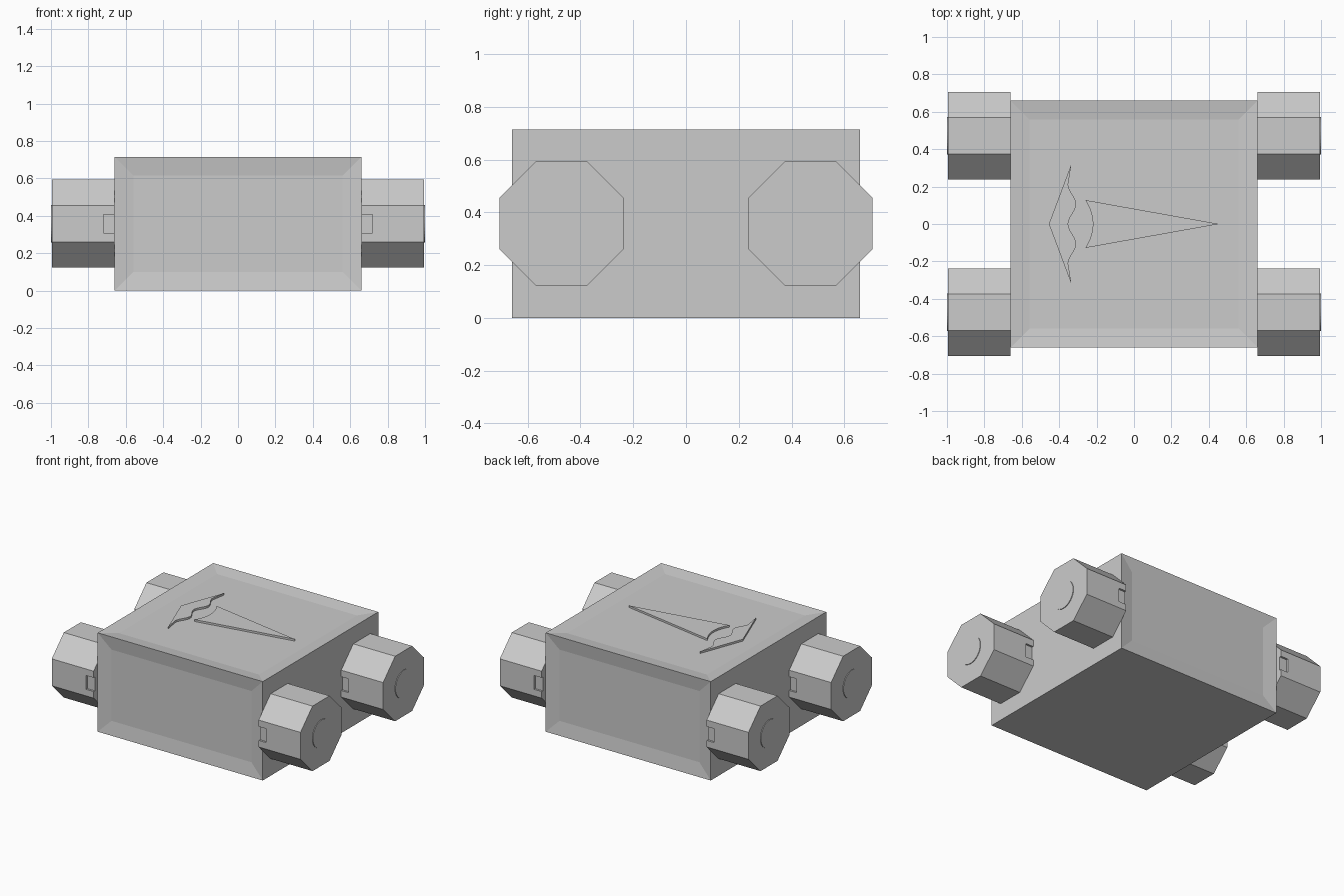
import bpy, bmesh
from math import pi, cos, sin, radians
from mathutils import Matrix, Vector

if "Cube" in bpy.data.objects:
    bpy.data.objects.remove(bpy.data.objects["Cube"])

grey = bpy.data.materials.new("plain_grey")
grey.use_nodes = True
grey.diffuse_color = (0.6, 0.6, 0.6, 1)
grey.node_tree.nodes["Principled BSDF"].inputs["Base Color"].default_value = (0.6, 0.6, 0.6, 1)

HALF, HEIGHT, RECESS = 0.66, 0.715, 0.014
WHEEL_Y, WHEEL_Z, APOTHEM, FACE_X = 0.472, 0.358, 0.235, 0.995


def finish(name, bm):
    bmesh.ops.recalc_face_normals(bm, faces=bm.faces)
    mesh = bpy.data.meshes.new(name)
    bm.to_mesh(mesh)
    bm.free()
    mesh.materials.append(grey)
    obj = bpy.data.objects.new(name, mesh)
    bpy.context.collection.objects.link(obj)
    return obj


def add_box(bm, centre, size):
    bmesh.ops.create_cube(bm, size=1, matrix=Matrix.Translation(centre) @ Matrix.Diagonal((*size, 1)))


def add_drum(bm, sides, radius, x0, x1, y, z, turn=0):
    """Prism lying along x."""
    mat = Matrix.Translation(((x0 + x1) / 2, y, z)) @ Matrix.Rotation(pi / 2, 4, 'Y') @ Matrix.Rotation(turn, 4, 'Z')
    bmesh.ops.create_cone(bm, cap_ends=True, segments=sides, radius1=radius, radius2=radius,
                          depth=abs(x1 - x0), matrix=mat)


def plate(name, outline, z0, z1):
    bm = bmesh.new()
    face = bm.faces.new([bm.verts.new((x, y, z0)) for x, y in outline])
    out = bmesh.ops.extrude_face_region(bm, geom=[face])
    moved = [v for v in out["geom"] if isinstance(v, bmesh.types.BMVert)]
    bmesh.ops.translate(bm, verts=moved, vec=(0, 0, z1 - z0))
    return finish(name, bm)


# Body with recessed panels on the top, front and back
bm = bmesh.new()
add_box(bm, (0, 0, HEIGHT / 2), (2 * HALF, 2 * HALF, HEIGHT))
bm.normal_update()
panels = [f for f in bm.faces if f.normal.z > 0.5 or abs(f.normal.y) > 0.5]
bmesh.ops.inset_individual(bm, faces=panels, thickness=0.1, use_even_offset=True)
for face in panels:
    bmesh.ops.translate(bm, verts=face.verts, vec=-RECESS * face.normal)
finish("body", bm)

# Raised emblem: a long pointer with a hollow base, and a fin with a wavy edge
floor = HEIGHT - RECESS
arc = [(-0.22 - 0.04 * (t / 8) ** 2, 0.128 * t / 8) for t in range(-8, 9)]
plate("emblem_pointer", arc + [(0.455, 0)], floor - 0.002, HEIGHT)
wave = []
for i in range(-24, 25):
    y = 0.23 * i / 24
    wave.append((-0.331 - 0.021 * cos(pi * y / 0.106), y))
plate("emblem_fin", [(-0.455, 0), (-0.335, -0.32)] + wave + [(-0.335, 0.32)], floor - 0.002, HEIGHT)

# Four octagonal wheels, slotted beside the body, each with a thin hub disc
for side, side_name in ((1, "left"), (-1, "right")):
    for end, end_name in ((-1, "front"), (1, "back")):
        y = end * WHEEL_Y
        bm = bmesh.new()
        add_drum(bm, 8, APOTHEM / cos(pi / 8), side * HALF, side * FACE_X, y, WHEEL_Z, pi / 8)
        wheel = finish(f"{end_name}_{side_name}_wheel", bm)

        bm = bmesh.new()
        for d in (-1, 1):
            add_box(bm, (side * 0.68, y + d * APOTHEM, WHEEL_Z), (0.08, 2 * RECESS, 0.1))
        cutter = finish("slot_cutter", bm)
        cutter.hide_render = True
        mod = wheel.modifiers.new("slots", 'BOOLEAN')
        mod.operation, mod.solver, mod.object = 'DIFFERENCE', 'EXACT', cutter
        bpy.context.view_layer.objects.active = wheel
        bpy.ops.object.modifier_apply(modifier=mod.name)
        bpy.data.objects.remove(cutter)

        bm = bmesh.new()
        add_drum(bm, 32, 0.1, side * (FACE_X - 0.005), side * 1.0, y, WHEEL_Z)
        finish(f"{end_name}_{side_name}_hub", bm)
